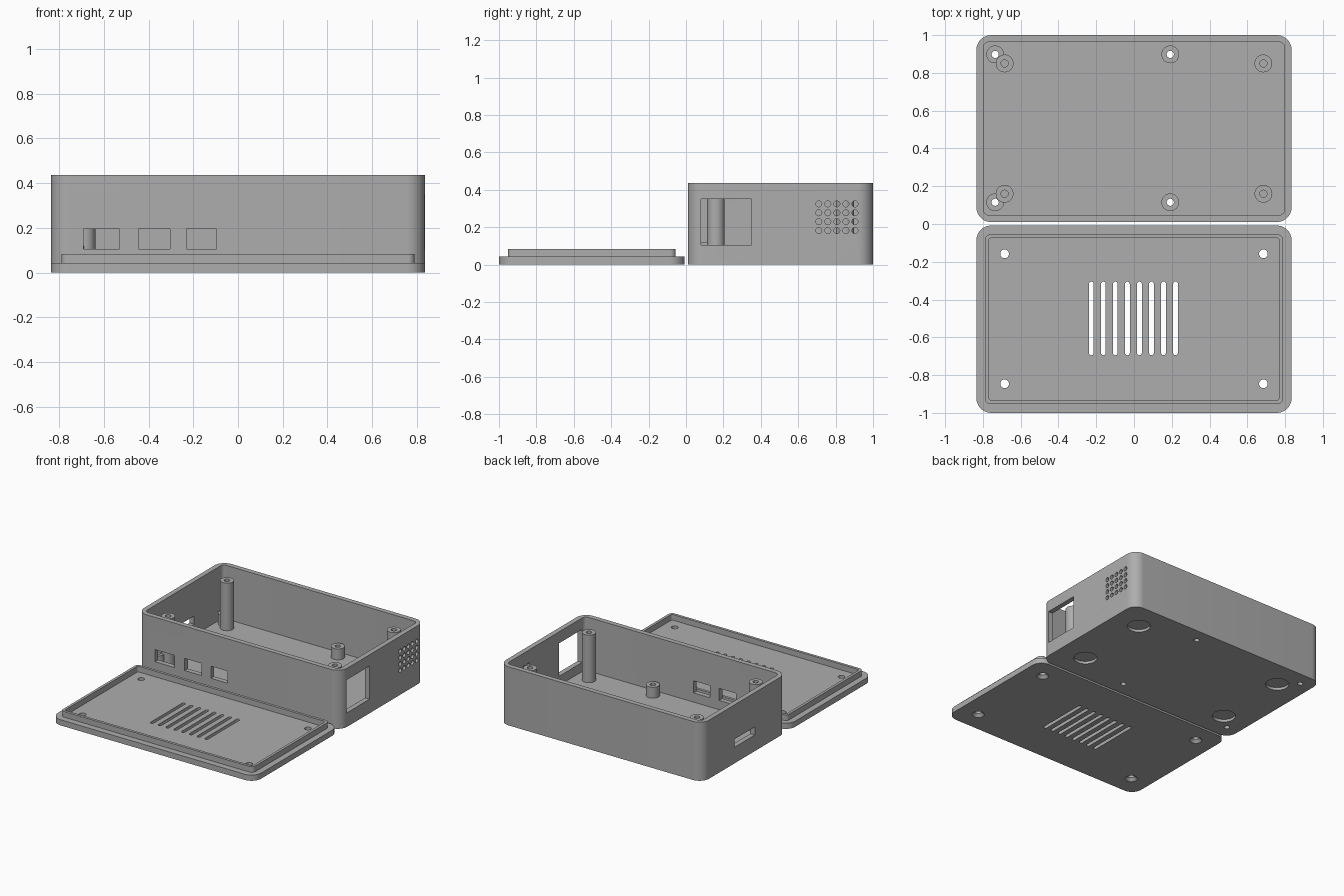
import bpy, bmesh, math
from mathutils import Matrix

if "Cube" in bpy.data.objects:
    bpy.data.objects.remove(bpy.data.objects["Cube"])

GREY = bpy.data.materials.new("plain grey")
GREY.diffuse_color = (0.42, 0.42, 0.42, 1)
GREY.use_nodes = True
GREY.node_tree.nodes["Principled BSDF"].inputs["Base Color"].default_value = GREY.diffuse_color


def rounded(x0, x1, y0, y1, r, n=10):
    """Outline of a rounded rectangle, counter-clockwise."""
    pts = []
    for k, (cx, cy) in enumerate(((x1 - r, y1 - r), (x0 + r, y1 - r),
                                  (x0 + r, y0 + r), (x1 - r, y0 + r))):
        for i in range(n + 1):
            a = math.pi / 2 * (k + i / n)
            pts.append((cx + r * math.cos(a), cy + r * math.sin(a)))
    return pts


def add_prism(bm, pts, z0, z1):
    low = [bm.verts.new((x, y, z0)) for x, y in pts]
    top = [bm.verts.new((x, y, z1)) for x, y in pts]
    n = len(pts)
    bm.faces.new(low[::-1])
    bm.faces.new(top)
    for i in range(n):
        j = (i + 1) % n
        bm.faces.new((low[i], low[j], top[j], top[i]))


def add_box(bm, x0, x1, y0, y1, z0, z1):
    add_prism(bm, [(x0, y0), (x1, y0), (x1, y1), (x0, y1)], z0, z1)


def add_cyl(bm, x, y, z0, z1, r0, r1=None, n=32):
    bmesh.ops.create_cone(bm, cap_ends=True, segments=n, radius1=r0,
                          radius2=r0 if r1 is None else r1, depth=z1 - z0,
                          matrix=Matrix.Translation((x, y, (z0 + z1) / 2)))


def make(name, bm):
    me = bpy.data.meshes.new(name)
    bm.to_mesh(me)
    bm.free()
    me.materials.append(GREY)
    ob = bpy.data.objects.new(name, me)
    bpy.context.collection.objects.link(ob)
    return ob


def cut(ob, bm):
    """Subtract a cutter mesh and discard the cutter."""
    tool = make("cutter", bm)
    tool.hide_render = True
    mod = ob.modifiers.new("cut", 'BOOLEAN')
    mod.operation, mod.solver, mod.object = 'DIFFERENCE', 'EXACT', tool
    bpy.context.view_layer.objects.active = ob
    bpy.ops.object.modifier_apply(modifier=mod.name)
    bpy.data.objects.remove(tool)


X, H, FLOOR = 0.835, 0.435, 0.037
POSTS = [(x, y) for x in (-0.685, 0.685) for y in (0.16, 0.85)]
STANDOFFS = [(x, y) for x in (-0.735, 0.192) for y in (0.115, 0.898)]

# case shell
bm = bmesh.new()
add_prism(bm, rounded(-X, X, 0.01, 1.0, 0.08), 0, H)
case = make("case_shell", bm)
bm = bmesh.new()
add_prism(bm, rounded(-0.798, 0.798, 0.047, 0.963, 0.03), FLOOR, H + 0.1)
cut(case, bm)

# wall openings: front ports, right window, left slot
bm = bmesh.new()
for x0, x1 in ((-0.69, -0.53), (-0.445, -0.305), (-0.23, -0.095)):
    add_box(bm, x0, x1, -0.05, 0.08, 0.105, 0.195)
add_box(bm, 0.76, 0.9, 0.08, 0.35, 0.105, 0.35)
add_box(bm, -0.9, -0.76, 0.385, 0.625, 0.12, 0.18)
# vent hole grid in the right wall
for i in range(5):
    for j in range(4):
        m = Matrix.Translation((0.82, 0.71 + 0.0483 * i, 0.182 + 0.0475 * j))
        bmesh.ops.create_cone(bm, cap_ends=True, segments=20, radius1=0.016, radius2=0.016,
                              depth=0.12, matrix=m @ Matrix.Rotation(math.pi / 2, 4, 'Y'))
cut(case, bm)

# floor: foot recesses and standoff screw holes
bm = bmesh.new()
for x in (-0.62, 0.62):
    for y in (0.22, 0.79):
        add_cyl(bm, x, y, -0.05, 0.02, 0.08, n=48)
for x, y in STANDOFFS:
    add_cyl(bm, x, y, -0.06, 0.1, 0.019)
cut(case, bm)

# lid posts (blind holes) and board standoffs (through holes)
for name, spots, top, hole_z, start in (("lid_post", POSTS, 0.39, 0.2, 0.03),
                                        ("board_standoff", STANDOFFS, 0.118, -0.1, 0.02)):
    for x, y in spots:
        bm = bmesh.new()
        add_cyl(bm, x, y, start, top, 0.047)
        post = make(name, bm)
        bm = bmesh.new()
        add_cyl(bm, x, y, hole_z, top + 0.1, 0.019)
        cut(post, bm)

# lid plate with countersunk holes and vent slots
bm = bmesh.new()
add_prism(bm, rounded(-X, X, -1.0, -0.008, 0.08), 0, 0.042)
lid = make("lid_plate", bm)
bm = bmesh.new()
for x in (-0.685, 0.685):
    for y in (-0.158, -0.846):
        add_cyl(bm, x, y, -0.02, 0.1, 0.023)
for i in range(8):
    x = -0.226 + 0.0637 * i
    add_prism(bm, rounded(x - 0.0125, x + 0.0125, -0.695, -0.305, 0.0124, 5), -0.05, 0.1)
cut(lid, bm)
bm = bmesh.new()
for x in (-0.685, 0.685):
    for y in (-0.158, -0.846):
        add_cyl(bm, x, y, -0.004, 0.022, 0.046, 0.022)
cut(lid, bm)

# locating lip on the lid
bm = bmesh.new()
add_prism(bm, rounded(-0.79, 0.79, -0.953, -0.055, 0.03), 0.04, 0.084)
lip = make("lid_lip", bm)
bm = bmesh.new()
add_prism(bm, rounded(-0.77, 0.77, -0.933, -0.075, 0.015), 0, 0.2)
cut(lip, bm)

# smooth rounded walls, keep edges crisp
bpy.ops.object.select_all(action='DESELECT')
for ob in bpy.context.scene.objects:
    ob.select_set(True)
bpy.context.view_layer.objects.active = case
bpy.ops.object.shade_smooth_by_angle(angle=math.radians(30))
